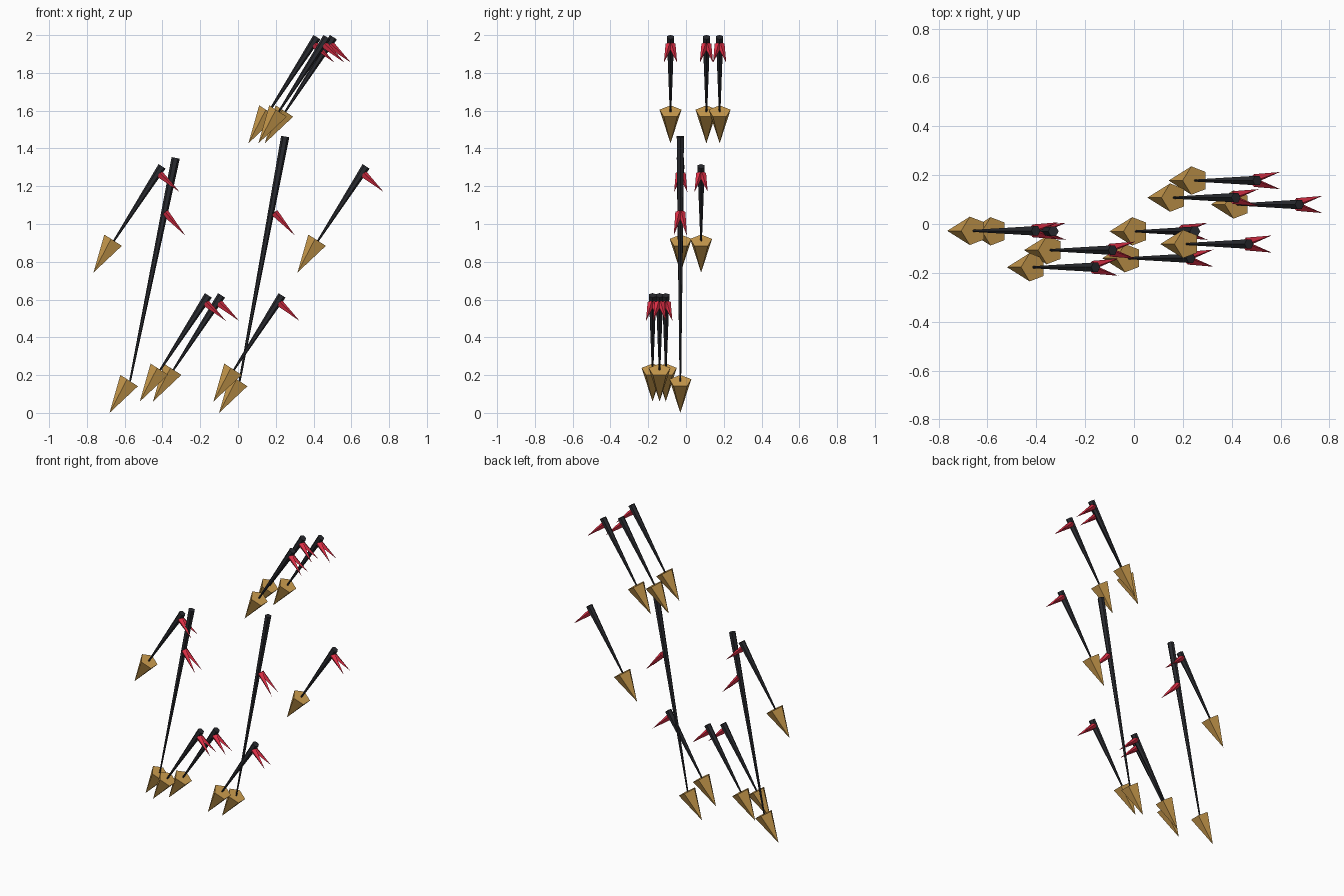
import bpy, bmesh
from mathutils import Vector

if "Cube" in bpy.data.objects:
    bpy.data.objects.remove(bpy.data.objects["Cube"])


def material(name, rgb):
    m = bpy.data.materials.new(name)
    m.diffuse_color = (*rgb, 1)
    m.use_nodes = True
    m.node_tree.nodes["Principled BSDF"].inputs["Base Color"].default_value = m.diffuse_color
    return m


GOLD = material("gold", (0.63, 0.35, 0.08))
BLACK = material("charcoal", (0.022, 0.023, 0.028))
RED = material("red", (0.78, 0.03, 0.065))


def add_cone(bm, a, b, ra, rb, sides):
    """Flat-sided cone from a to b, first corner turned towards -x."""
    a, b = Vector(a), Vector(b)
    z = (b - a).normalized()
    x = Vector((-1, 0, 0))
    x = (x - z * x.dot(z)).normalized()
    y = z.cross(x)
    made = bmesh.ops.create_cone(bm, cap_ends=True, segments=sides, radius1=ra,
                                 radius2=rb, depth=(b - a).length)
    verts = made["verts"]
    # the first outer corner defines angle zero
    ref = max(verts, key=lambda v: v.co.xy.length).co.xy.normalized()
    side = Vector((-ref.y, ref.x))
    for v in verts:
        p = v.co.xy
        v.co = (a + b) / 2 + x * p.dot(ref) + y * p.dot(side) + z * v.co.z


def part(name, mat, origin, cones):
    bm = bmesh.new()
    for c in cones:
        add_cone(bm, *c)
    bmesh.ops.remove_doubles(bm, verts=bm.verts, dist=1e-5)
    bmesh.ops.recalc_face_normals(bm, faces=bm.faces)
    mesh = bpy.data.meshes.new(name)
    bm.to_mesh(mesh)
    bm.free()
    mesh.materials.append(mat)
    ob = bpy.data.objects.new(name, mesh)
    ob.location = origin
    bpy.context.collection.objects.link(ob)


TAIL = Vector((0.363, 0, 0.562))           # short arrow tail, from its tip
BASE = TAIL.normalized() * 0.2             # centre of the head's flat base


def arrow(tip, tail=TAIL, root=(0.350, 0.522), end=(0.456, 0.427)):
    # pointed five-sided head
    part("arrow_head", GOLD, tip, [((0, 0, 0), BASE, 0, 0.061, 5)])
    # shaft widening towards the tail
    part("arrow_shaft", BLACK, tip, [(BASE, tail, 0.005, 0.022, 6)])
    # pair of splayed feather spikes
    part("arrow_feathers", RED, tip,
         [((root[0], 0.007 * k, root[1]), (end[0], 0.035 * k, end[1]),
           0.02, 0, 4) for k in (-1, 1)])


# short arrows, placed by tip
for tip in [(-0.765, -0.028, 0.743), (0.315, 0.08, 0.743),
            (-0.52, -0.177, 0.06), (-0.45, -0.107, 0.06), (-0.13, -0.14, 0.06),
            (0.055, 0.108, 1.427), (0.108, -0.082, 1.427), (0.142, 0.178, 1.427)]:
    arrow(tip)

# long arrows with steeper shafts and feathers
for x, height in ((-0.68, 1.35), (-0.10, 1.463)):
    arrow((x, -0.03, 0), Vector((0.350, 0, height)), (0.294, 1.06), (0.402, 0.938))
